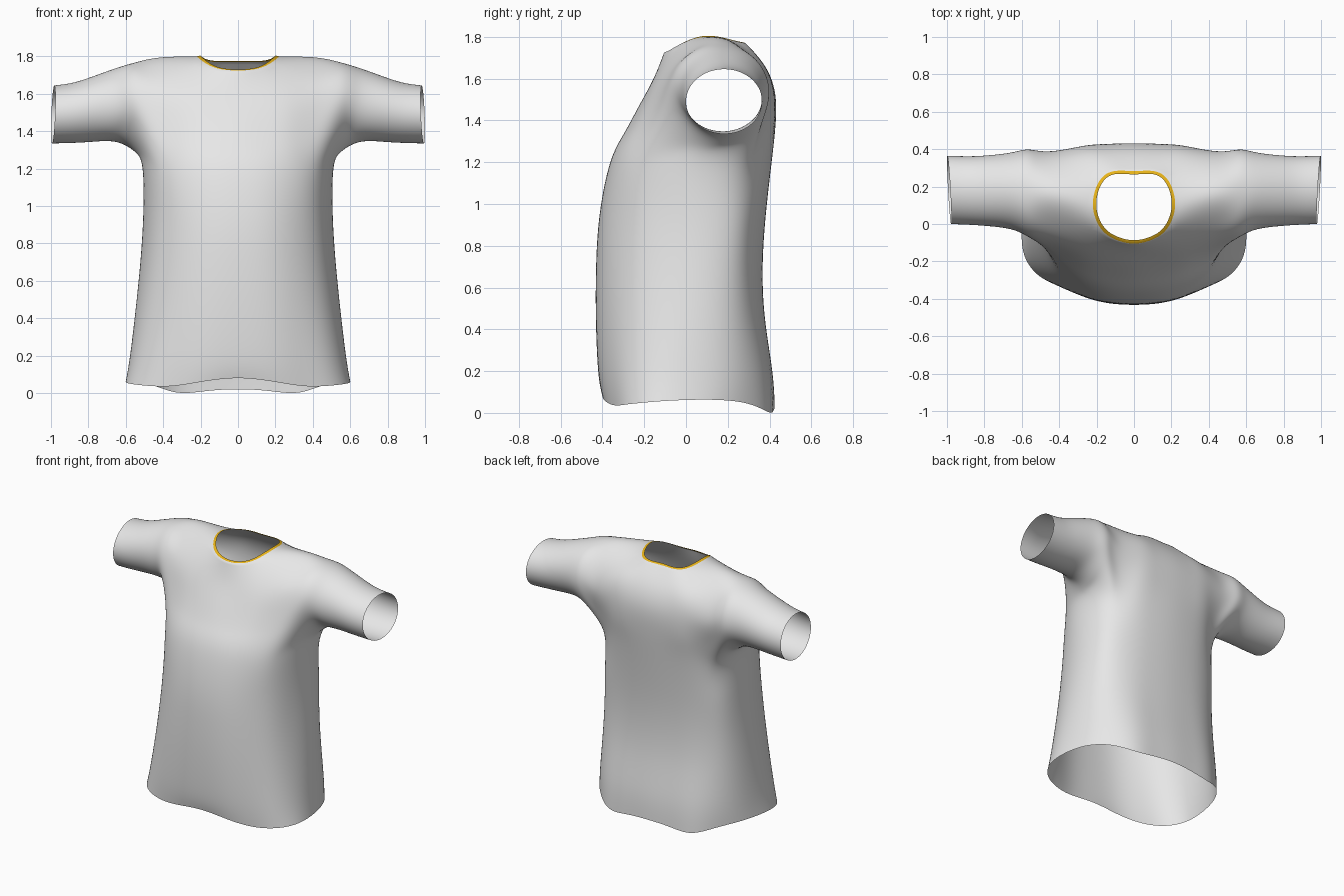
import bpy, bmesh, math
from mathutils import Vector

if "Cube" in bpy.data.objects:
    bpy.data.objects.remove(bpy.data.objects["Cube"])


def material(name, rgb):
    m = bpy.data.materials.new(name)
    m.diffuse_color = (*rgb, 1)
    m.use_nodes = True
    m.node_tree.nodes["Principled BSDF"].inputs["Base Color"].default_value = m.diffuse_color
    return m


cloth = material("light_grey_cloth", (0.8, 0.8, 0.8))
gold = material("gold_trim", (0.8, 0.45, 0.01))

# Half outline of the torso, front centre -> side -> back centre, as fractions
# of the half width (x) and of the front / back depth (y)
HEM_X = (0, .33, .60, .82, .96, 1, .93, .75, .53, .27, 0)
HEM_Y = (-1, -.975, -.865, -.72, -.48, -.12, .36, .73, .94, .985, 1)
CHEST_X = (0, .30, .58, .82, .95, 1, .97, .84, .58, .30, 0)
CHEST_Y = (-1, -.965, -.83, -.58, -.25, .10, .47, .75, .915, .98, 1)
HEM_Z = (.08, .06, .037, .04, .05, .06, .062, .04, .002, .012, .02)

# Torso rows: height, half width, front depth, back depth, hem-to-chest blend
ROWS = ((0, .60, .40, .425, 0), (.2, .577, .42, .413, .3), (.45, .547, .431, .378, .65),
        (.7, .522, .43, .367, .9), (.95, .506, .413, .382, 1), (1.2, .51, .362, .41, 1))

# Upper panels, centre column -> armhole column, rising row by row to the neck
FRONT = (((0, -.295, 1.34), (.14, -.283, 1.34), (.28, -.243, 1.35), (.425, -.165, 1.37)),
         ((0, -.225, 1.47), (.14, -.215, 1.47), (.28, -.185, 1.48), (.43, -.125, 1.50)),
         ((0, -.155, 1.60), (.13, -.150, 1.60), (.265, -.125, 1.61), (.43, -.075, 1.63)),
         ((0, -.105, 1.725), (.105, -.08, 1.735), (.18, -.02, 1.768), (.43, .02, 1.73)))
BACK = (((0, .427, 1.36), (.15, .422, 1.36), (.29, .405, 1.36), (.435, .360, 1.37)),
        ((0, .428, 1.52), (.15, .424, 1.52), (.28, .414, 1.52), (.44, .390, 1.51)),
        ((0, .378, 1.66), (.14, .376, 1.66), (.265, .370, 1.66), (.44, .352, 1.64)),
        ((0, .283, 1.77), (.105, .283, 1.77), (.185, .23, 1.78), (.43, .265, 1.745)))
NECK_SIDE, SHOULDER = (.22, .10, 1.80), (.42, .145, 1.795)

# Sleeve rings: x, front y, back y, bottom z, top z
SLEEVE = ((.555, -.075, .398, 1.293, 1.765), (.65, -.03, .383, 1.343, 1.738),
          (.77, -.012, .368, 1.344, 1.695), (.88, -.004, .362, 1.338, 1.66),
          (.988, 0, .365, 1.335, 1.645))

bm = bmesh.new()
found = {}


def vert(p):
    key = tuple(round(c, 4) for c in p)
    if key not in found:
        found[key] = bm.verts.new(p)
    return found[key]


def quad(*pts):
    """Add a face and its mirror image."""
    bm.faces.new([vert(p) for p in pts])
    bm.faces.new([vert((-p[0] if p[0] else 0, p[1], p[2])) for p in reversed(pts)])


def strip(a, b):
    for i in range(len(a) - 1):
        quad(a[i], a[i + 1], b[i + 1], b[i])


# Torso tube
torso = []
for z, w, front, back, t in ROWS:
    row = []
    for i in range(11):
        x = w * (HEM_X[i] * (1 - t) + CHEST_X[i] * t)
        y = HEM_Y[i] * (1 - t) + CHEST_Y[i] * t
        row.append((x, y * (front if y < 0 else back), z or HEM_Z[i]))
    torso.append(row)
for low, high in zip(torso, torso[1:]):
    strip(low, high)

# Front and back panels, closed over the shoulder beside the neck opening
top = torso[-1]
front_rows = [top[:4], *FRONT]
back_rows = [top[:6:-1], *BACK]
for rows in (front_rows, back_rows):
    for low, high in zip(rows, rows[1:]):
        if rows is front_rows:
            strip(low, high)
        else:
            strip(low[::-1], high[::-1])
quad(FRONT[3][2], FRONT[3][3], SHOULDER, NECK_SIDE)
quad(NECK_SIDE, SHOULDER, BACK[3][3], BACK[3][2])

# Sleeves, lofted from the armhole loop out to the cuff
loop = [SHOULDER] + [r[3] for r in reversed(front_rows)] + list(top[4:7]) + [r[3] for r in back_rows]
n = len(loop)
for x, y0, y1, z0, z1 in SLEEVE:
    ring = []
    for k in range(n):
        a = math.pi / 2 + math.tau * k / n
        tilt = .01 * math.cos(a) - .006 * math.sin(a) if x > .9 else 0
        ring.append((x + tilt, (y0 + y1) / 2 + (y1 - y0) / 2 * math.cos(a),
                     (z0 + z1) / 2 + (z1 - z0) / 2 * math.sin(a)))
    strip(loop + loop[:1], ring + ring[:1])
    loop = ring

bmesh.ops.recalc_face_normals(bm, faces=bm.faces)
mesh = bpy.data.meshes.new("shirt")
bm.to_mesh(mesh)
bm.free()
shirt = bpy.data.objects.new("shirt", mesh)
bpy.context.collection.objects.link(shirt)
sub = shirt.modifiers.new("smooth", 'SUBSURF')
sub.levels = sub.render_levels = 3

# Push the cage outward until the smooth surface passes through its points
target = [v.co.copy() for v in mesh.vertices]
for _ in range(5):
    bpy.context.view_layer.update()
    smooth = shirt.evaluated_get(bpy.context.evaluated_depsgraph_get()).data
    shift = [t - smooth.vertices[i].co for i, t in enumerate(target)]
    for v, d in zip(mesh.vertices, shift):
        v.co += d
    mesh.update()
    shirt.update_tag()
    mesh.update_tag()
bpy.context.view_layer.update()
dg = bpy.context.evaluated_depsgraph_get()
final = bpy.data.meshes.new_from_object(shirt.evaluated_get(dg))
shirt.modifiers.clear()
shirt.data = final
final.materials.clear()
final.materials.append(cloth)
final.materials.append(gold)

# Neck trim: a narrow band added along the neck opening
bm = bmesh.new()
bm.from_mesh(final)
edges = [e for e in bm.edges if e.is_boundary
         and all(abs(v.co.x) < .35 and v.co.z > 1.5 for v in e.verts)]
new = bmesh.ops.extrude_edge_only(bm, edges=edges)["geom"]
centre = Vector((0, .1, 0))
for g in new:
    if isinstance(g, bmesh.types.BMVert):
        flat = Vector((g.co.x, g.co.y, 0)) - centre
        g.co -= flat.normalized() * .018
        g.co.z += .005
    elif isinstance(g, bmesh.types.BMFace):
        g.material_index = 1
bmesh.ops.recalc_face_normals(bm, faces=bm.faces)
for f in bm.faces:
    f.smooth = True
bm.to_mesh(final)
bm.free()
